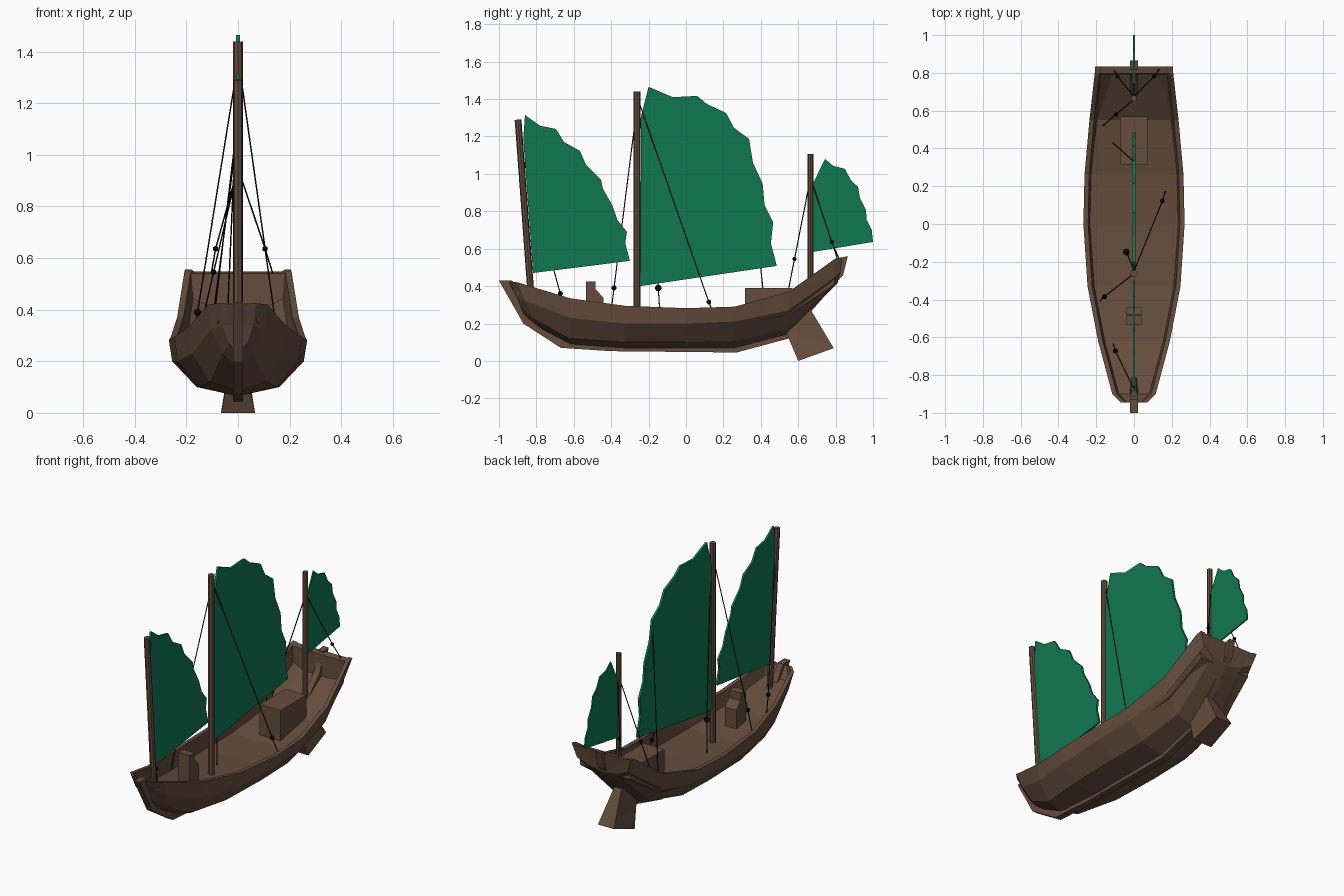
import bpy, bmesh, math
from mathutils import Vector


def material(name, rgb):
    m = bpy.data.materials.new(name)
    m.diffuse_color = (*rgb, 1)
    return m


WOOD = material("brown_wood", (0.130, 0.074, 0.046))
CLOTH = material("green_sailcloth", (0.005, 0.185, 0.085))
ROPE = material("black_rope", (0.003, 0.003, 0.003))


def finish(bm, name, mat):
    bmesh.ops.recalc_face_normals(bm, faces=bm.faces)
    me = bpy.data.meshes.new(name)
    bm.to_mesh(me)
    bm.free()
    me.materials.append(mat)
    ob = bpy.data.objects.new(name, me)
    bpy.context.collection.objects.link(ob)
    return ob


def loft(name, loops, mat):
    """Skin a list of equal-length closed loops and cap both ends."""
    bm = bmesh.new()
    rings = [[bm.verts.new(p) for p in loop] for loop in loops]
    n = len(rings[0])
    for a, b in zip(rings, rings[1:]):
        for i in range(n):
            j = (i + 1) % n
            bm.faces.new((a[i], a[j], b[j], b[i]))
    caps = [bm.faces.new(rings[0]), bm.faces.new(rings[-1])]
    bmesh.ops.recalc_face_normals(bm, faces=bm.faces)
    bmesh.ops.triangulate(bm, faces=caps)
    return finish(bm, name, mat)


def plate(name, outline, half, mat):
    """Extrude a (y, z) outline across x."""
    return loft(name, [[(s * half, y, z) for y, z in outline] for s in (-1, 1)], mat)


def rod(name, p, q, r, mat, sides=8, r2=None):
    p, q = Vector(p), Vector(q)
    bm = bmesh.new()
    bmesh.ops.create_cone(bm, cap_ends=True, segments=sides, radius1=r,
                          radius2=r if r2 is None else r2, depth=(q - p).length)
    rot = (q - p).to_track_quat('Z', 'Y').to_matrix().to_4x4()
    bm.transform(rot)
    bmesh.ops.translate(bm, verts=bm.verts, vec=(p + q) / 2)
    return finish(bm, name, mat)


# Hull stations: sheer (y, half width, z), mid chine, bilge, keel (y, z), deck z
STATIONS = [
    (-.945, .070, .425, -.905, .060, .34, -.875, .035, .27, -.86, .23, .42),
    (-.900, .115, .420, -.860, .105, .32, -.820, .060, .23, -.80, .18, .35),
    (-.620, .190, .335, -.620, .178, .23, -.620, .110, .12, -.62, .085, .25),
    (-.330, .246, .295, -.330, .235, .20, -.330, .150, .10, -.33, .065, .20),
    (.000, .268, .282, .000, .255, .20, .000, .160, .10, .00, .065, .185),
    (.260, .262, .290, .260, .248, .21, .260, .158, .105, .26, .065, .19),
    (.550, .236, .370, .550, .218, .27, .540, .130, .17, .53, .135, .245),
    (.795, .208, .545, .790, .182, .44, .775, .110, .39, .765, .37, .41),
    (.797, .208, .546, .792, .182, .442, .777, .110, .392, .767, .372, .54),
    (.835, .205, .555, .825, .175, .47, .815, .105, .435, .81, .415, .548),
]
loops = []
for ys, hs, zs, ym, hm, zm, yb, hb, zb, yk, zk, zd in STATIONS:
    side = [(hb, yb, zb), (hm, ym, zm), (hs, ys, zs), (hs - .025, ys, zs), (hs - .035, ys, zd)]
    loops.append([(0, yk, zk)] + side + [(-x, y, z) for x, y, z in reversed(side)])
loft("hull", loops, WOOD)

# Keel strip with stem and stern posts
plate("keel", [(-1.0, .43), (-.87, .20), (-.67, .07), (-.40, .052), (.27, .045), (.55, .12),
               (.67, .265), (.84, .46), (.865, .56), (.82, .55), (.78, .44), (.60, .25),
               (.50, .16), (.25, .09), (-.40, .09), (-.62, .11), (-.80, .24), (-.93, .43)],
      .02, WOOD)

# Rudder: flares wider toward the bottom
corners = [(.53, .166, .032), (.66, .285, .022), (.79, .068, .055), (.60, 0, .066)]
loft("rudder", [[(s * h, y, z) for y, z, h in corners] for s in (-1, 1)], WOOD)

# Deck structures
plate("aft_cabin", [(.315, .17), (.57, .20), (.57, .39), (.315, .39)], .072, WOOD)
plate("fore_hatch", [(-.535, .2), (-.485, .2), (-.485, .425), (-.535, .425)], .04, WOOD)
plate("hatch_step", [(-.485, .2), (-.44, .2), (-.44, .335), (-.48, .38), (-.485, .38)], .04, WOOD)

# Masts
rod("fore_mast", (0, -.825, .30), (0, -.898, 1.29), .018, WOOD)
rod("main_mast", (0, -.262, .17), (0, -.262, 1.44), .019, WOOD)
rod("mizzen_mast", (0, .665, .28), (0, .665, 1.105), .016, WOOD)

# Ragged sails
plate("fore_sail", [(-.818, .47), (-.87, 1.19), (-.861, 1.315), (-.78, 1.257), (-.695, 1.24),
                    (-.652, 1.17), (-.567, 1.123), (-.535, 1.05), (-.455, .97), (-.444, .92),
                    (-.393, .83), (-.367, .754), (-.316, .69), (-.325, .63), (-.30, .535)],
      .006, CLOTH)
plate("main_sail", [(-.245, .40), (-.24, 1.31), (-.20, 1.465), (-.07, 1.41), (.06, 1.417),
                    (.11, 1.374), (.214, 1.326), (.257, 1.246), (.337, 1.187), (.358, 1.06),
                    (.41, .947), (.42, .834), (.466, .74), (.454, .63), (.485, .508)],
      .007, CLOTH)
plate("mizzen_sail", [(.68, .583), (.68, .95), (.743, 1.08), (.786, 1.043), (.85, 1.027),
                      (.88, .968), (.92, .93), (.93, .87), (.963, .807), (.965, .755),
                      (.993, .70), (1.0, .636)],
      .004, CLOTH)

# Rigging: top, block position, lower end, block radius
RIGGING = [
    ((0, -.25, 1.38), (.150, .122, .315), (.167, .175, .18), .013),
    ((0, -.262, 1.36), (-.157, -.385, .39), (-.178, -.405, .23), .014),
    ((0, -.245, 1.30), (-.040, -.148, .39), (-.052, -.135, .18), .018),
    ((0, .675, .95), (.105, .78, .636), (.138, .825, .53), .011),
    ((0, .675, .95), (-.087, .78, .636), (-.105, .815, .53), .011),
    ((0, .66, .95), (-.095, .58, .545), (-.165, .52, .24), .011),
    ((0, -.875, 1.10), (-.098, -.672, .36), (-.110, -.635, .25), .014),
    ((0, .33, 1.15), None, (-.112, .43, .21), 0),
]
for i, (top, block, end, r) in enumerate(RIGGING):
    pts = [Vector(top)] + ([Vector(block)] if block else []) + [Vector(end)]
    for k, (p, q) in enumerate(zip(pts, pts[1:])):
        rod(f"rope_{i}_{k}", p, q, .003, ROPE, 5)
    if block:
        bm = bmesh.new()
        bmesh.ops.create_icosphere(bm, subdivisions=2, radius=r)
        bmesh.ops.translate(bm, verts=bm.verts, vec=block)
        finish(bm, f"rope_block_{i}", ROPE)
